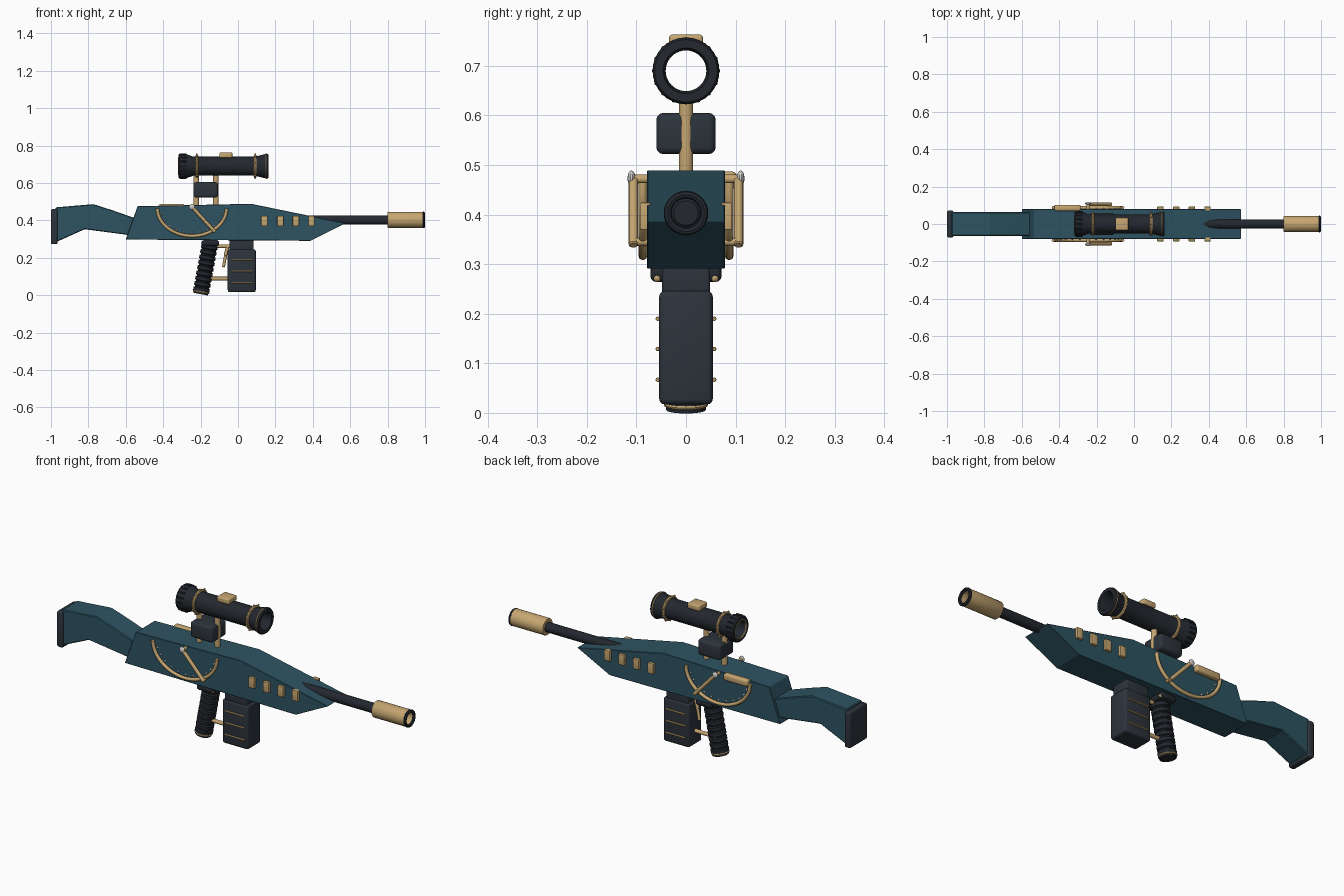
import bpy, bmesh, math
from mathutils import Vector, Matrix

if "Cube" in bpy.data.objects:
    bpy.data.objects.remove(bpy.data.objects["Cube"])


def material(name, rgb):
    m = bpy.data.materials.new(name)
    m.diffuse_color = (*rgb, 1)
    m.use_nodes = True
    m.node_tree.nodes["Principled BSDF"].inputs["Base Color"].default_value = m.diffuse_color
    return m


TEAL = material("teal", (0.027, 0.088, 0.122))
DARK = material("charcoal", (0.026, 0.034, 0.045))
BLACK = material("gunmetal", (0.017, 0.021, 0.028))
GOLD = material("brass", (0.56, 0.38, 0.165))
WHITE = material("ivory", (0.62, 0.61, 0.57))


def finish(name, bm, mat, smooth=True):
    bmesh.ops.recalc_face_normals(bm, faces=bm.faces)
    me = bpy.data.meshes.new(name)
    bm.to_mesh(me)
    bm.free()
    me.materials.append(mat)
    ob = bpy.data.objects.new(name, me)
    bpy.context.collection.objects.link(ob)
    if smooth:
        bpy.ops.object.select_all(action='DESELECT')
        ob.select_set(True)
        bpy.context.view_layer.objects.active = ob
        bpy.ops.object.shade_smooth_by_angle(angle=math.radians(35))
    return ob


def box(name, lo, hi, mat, bevel=0.0, tilt=0.0):
    """Box between two corners, optionally bevelled and tilted about y."""
    lo, hi = Vector(lo), Vector(hi)
    bm = bmesh.new()
    bmesh.ops.create_cube(bm, size=1)
    bmesh.ops.scale(bm, vec=hi - lo, verts=bm.verts)
    if bevel:
        bmesh.ops.bevel(bm, geom=bm.edges[:], offset=bevel, segments=3,
                        profile=0.5, affect='EDGES')
    m = Matrix.Translation((lo + hi) / 2) @ Matrix.Rotation(tilt, 4, 'Y')
    bmesh.ops.transform(bm, matrix=m, verts=bm.verts)
    return finish(name, bm, mat)


def prism(name, profile, half, mat, bevel):
    """Side profile in x, z extruded across y."""
    bm = bmesh.new()
    f = bm.faces.new([bm.verts.new((x, -half, z)) for x, z in profile])
    new = bmesh.ops.extrude_face_region(bm, geom=[f])["geom"]
    bmesh.ops.translate(bm, vec=(0, 2 * half, 0),
                        verts=[v for v in new if isinstance(v, bmesh.types.BMVert)])
    bmesh.ops.bevel(bm, geom=bm.edges[:], offset=bevel, segments=1, affect='EDGES')
    return finish(name, bm, mat, False)


def lathe(name, profile, start, direction, mat, segs=32, loop=False):
    """Revolve (distance, radius) points about an axis; loop closes the section."""
    m = Matrix.Translation(start) @ Vector(direction).to_track_quat('Z', 'Y').to_matrix().to_4x4()
    bm = bmesh.new()
    rings = []
    for t, r in profile:
        rings.append([bm.verts.new(m @ Vector((r * math.cos(a), r * math.sin(a), t)))
                      for a in (2 * math.pi * i / segs for i in range(segs))])
    pairs = list(zip(rings, rings[1:]))
    if loop:
        pairs.append((rings[-1], rings[0]))
    else:
        bm.faces.new(rings[0])
        bm.faces.new(rings[-1])
    for a, b in pairs:
        for i in range(segs):
            j = (i + 1) % segs
            bm.faces.new((a[i], a[j], b[j], b[i]))
    return finish(name, bm, mat)


def ring(name, start, direction, radius, thick, mat):
    section = [(thick * math.sin(a), radius + thick * math.cos(a))
               for a in (math.pi * i / 4 for i in range(8))]
    return lathe(name, section, start, direction, mat, loop=True)


def rod(name, a, b, r, mat, segs=16):
    d = Vector(b) - Vector(a)
    e = r * 0.25
    return lathe(name, [(0, r - e), (e, r), (d.length - e, r), (d.length, r - e)],
                 a, d, mat, segs)


def ball(name, centre, r, mat, scale=(1, 1, 1)):
    bm = bmesh.new()
    bmesh.ops.create_uvsphere(bm, u_segments=14, v_segments=8, radius=r)
    bmesh.ops.scale(bm, vec=scale, verts=bm.verts)
    bmesh.ops.translate(bm, vec=centre, verts=bm.verts)
    return finish(name, bm, mat)


X = (1, 0, 0)

# Receiver, stock and butt pad
prism("receiver", [(-0.60, 0.298), (-0.537, 0.476), (0.07, 0.489), (0.575, 0.385),
                   (0.388, 0.291)], 0.079, TEAL, 0.002)
prism("stock", [(-0.975, 0.283), (-0.975, 0.47), (-0.773, 0.487), (-0.676, 0.456),
                (-0.53, 0.405), (-0.53, 0.315), (-0.82, 0.353)], 0.064, TEAL, 0.004)
box("butt_pad", (-1.0, -0.072, 0.273), (-0.965, 0.072, 0.461), DARK, 0.009)

# Barrel and hollow muzzle
rod("barrel", (0.30, 0, 0.402), (0.82, 0, 0.402), 0.025, BLACK, 32)
lathe("muzzle", [(0, 0.02), (0, 0.041), (0.003, 0.043), (0.186, 0.043), (0.186, 0.032),
                 (0.08, 0.032), (0.08, 0.02)], (0.80, 0, 0.403), X, GOLD, loop=True)
ring("muzzle_rim", (0.992, 0, 0.403), X, 0.037, 0.008, BLACK)
rod("bore_plug", (0.86, 0, 0.403), (0.90, 0, 0.403), 0.033, BLACK, 32)

# Scope: open tube flared at both ends
SZ = 0.690
lathe("scope_tube", [(-0.318, 0.045), (-0.318, 0.062), (-0.312, 0.067), (-0.275, 0.064),
                     (-0.24, 0.051), (0.09, 0.051), (0.115, 0.057), (0.155, 0.067),
                     (0.163, 0.063), (0.163, 0.046), (0.14, 0.041), (-0.29, 0.041)],
      (0, 0, SZ), X, BLACK, 40, True)
for x in (-0.220, 0.092):
    ring("scope_band", (x, 0, SZ), X, 0.055, 0.008, GOLD)
    for i in range(10):
        a = 2 * math.pi * (i + 0.5) / 10
        ball("band_stud", (x, 0.063 * math.cos(a), SZ + 0.063 * math.sin(a)), 0.005, GOLD)
ring("front_lens_trim", (0.150, 0, SZ), X, 0.0635, 0.004, GOLD)
ring("rear_lens_trim", (-0.316, 0, SZ), X, 0.046, 0.004, GOLD)
for i in range(16):
    a = 2 * math.pi * i / 16
    y, z = 0.064 * math.cos(a), SZ + 0.064 * math.sin(a)
    rod("focus_knurl", (-0.31, y, z), (-0.275, y, z), 0.005, BLACK, 8)
box("scope_dial", (-0.10, -0.034, 0.735), (-0.03, 0.034, 0.763), GOLD, 0.006)

# Scope mount
box("mount_block", (-0.238, -0.06, 0.522), (-0.107, 0.06, 0.605), DARK, 0.014)
for x in (-0.223, -0.118):
    rod("mount_post", (x, 0, 0.47), (x, 0, 0.645), 0.0145, GOLD, 20)

# Gauge and vents, mirrored on both flanks
CX, CZ = -0.246, 0.465
for s in (-1, 1):
    cu = bpy.data.curves.new("gauge_arc", 'CURVE')
    cu.dimensions = '3D'
    cu.bevel_depth = 0.009
    cu.bevel_resolution = 2
    cu.use_fill_caps = True
    cu.materials.append(GOLD)
    sp = cu.splines.new('POLY')
    sp.points.add(32)
    for i, p in enumerate(sp.points):
        a = math.pi * (1 + i / 32)
        p.co = (CX + 0.185 * math.cos(a), s * 0.087, CZ + 0.148 * math.sin(a), 1)
    ob = bpy.data.objects.new("gauge_arc", cu)
    bpy.context.collection.objects.link(ob)
    for i in range(1, 12):
        a = math.pi * (1 + i / 12)
        ball("gauge_mark", (CX + 0.168 * math.cos(a), s * 0.08,
                            CZ + 0.132 * math.sin(a)), 0.005, WHITE)
    rod("gauge_needle", (CX, s * 0.106, 0.472), (-0.122, s * 0.106, 0.338), 0.0095, GOLD)
    rod("needle_axle", (CX, s * 0.07, 0.472), (CX, s * 0.106, 0.472), 0.009, GOLD)
    rod("needle_foot", (-0.128, s * 0.07, 0.345), (-0.128, s * 0.106, 0.345), 0.008, GOLD)
    ball("gauge_pivot", (CX, s * 0.110, 0.473), 0.016, WHITE, (1, 0.5, 1))
    for x in (0.141, 0.226, 0.309, 0.393):
        box("vent_plate", (x - 0.017, s * 0.082 - 0.011, 0.369),
            (x + 0.017, s * 0.082 + 0.011, 0.424), GOLD, 0.003)
box("side_handle", (-0.425, 0.070, 0.452), (-0.285, 0.102, 0.487), GOLD, 0.009)

# Ribbed grip, leaning back
top, low = Vector((-0.146, 0, 0.295)), Vector((-0.199, 0, 0.010))
axis = low - top
section = [(0, 0.038)]
for i in range(9):
    t = axis.length * (0.09 + 0.1 * i)
    section += [(t, 0.038), (t + 0.004, 0.044), (t + 0.02, 0.044), (t + 0.024, 0.038)]
section += [(axis.length, 0.04)]
lathe("grip", section, top, axis, BLACK, 28)
ring("grip_foot_ring", low - axis.normalized() * 0.008, axis, 0.040, 0.005, GOLD)
rod("grip_cap", low - axis.normalized() * 0.006, low + axis.normalized() * 0.002, 0.04, BLACK, 28)
box("grip_collar", (-0.194, -0.072, 0.264), (-0.102, 0.072, 0.295), BLACK, 0.012)
for s in (-1, 1):
    ball("collar_stud", (-0.108, s * 0.058, 0.272), 0.008, GOLD)

# Magazine with brass ribs
box("magazine_neck", (-0.045, -0.048, 0.235), (0.083, 0.048, 0.30), DARK, 0.006)
box("magazine", (-0.055, -0.054, 0.017), (0.095, 0.054, 0.246), DARK, 0.011)
for z in (0.190, 0.129, 0.067):
    for s in (-1, 1):
        rod("magazine_rib", (-0.035, s * 0.057, z), (0.078, s * 0.057, z), 0.0045, GOLD, 10)

# Trigger and guard
rod("guard_bar", (-0.19, 0, 0.089), (-0.04, 0, 0.089), 0.010, GOLD)
rod("trigger_rail", (-0.12, 0, 0.262), (-0.03, 0, 0.262), 0.009, GOLD)
rod("trigger_upper", (-0.055, 0, 0.262), (-0.068, 0, 0.21), 0.009, GOLD)
rod("trigger_lower", (-0.066, 0, 0.215), (-0.078, 0, 0.150), 0.008, GOLD)
